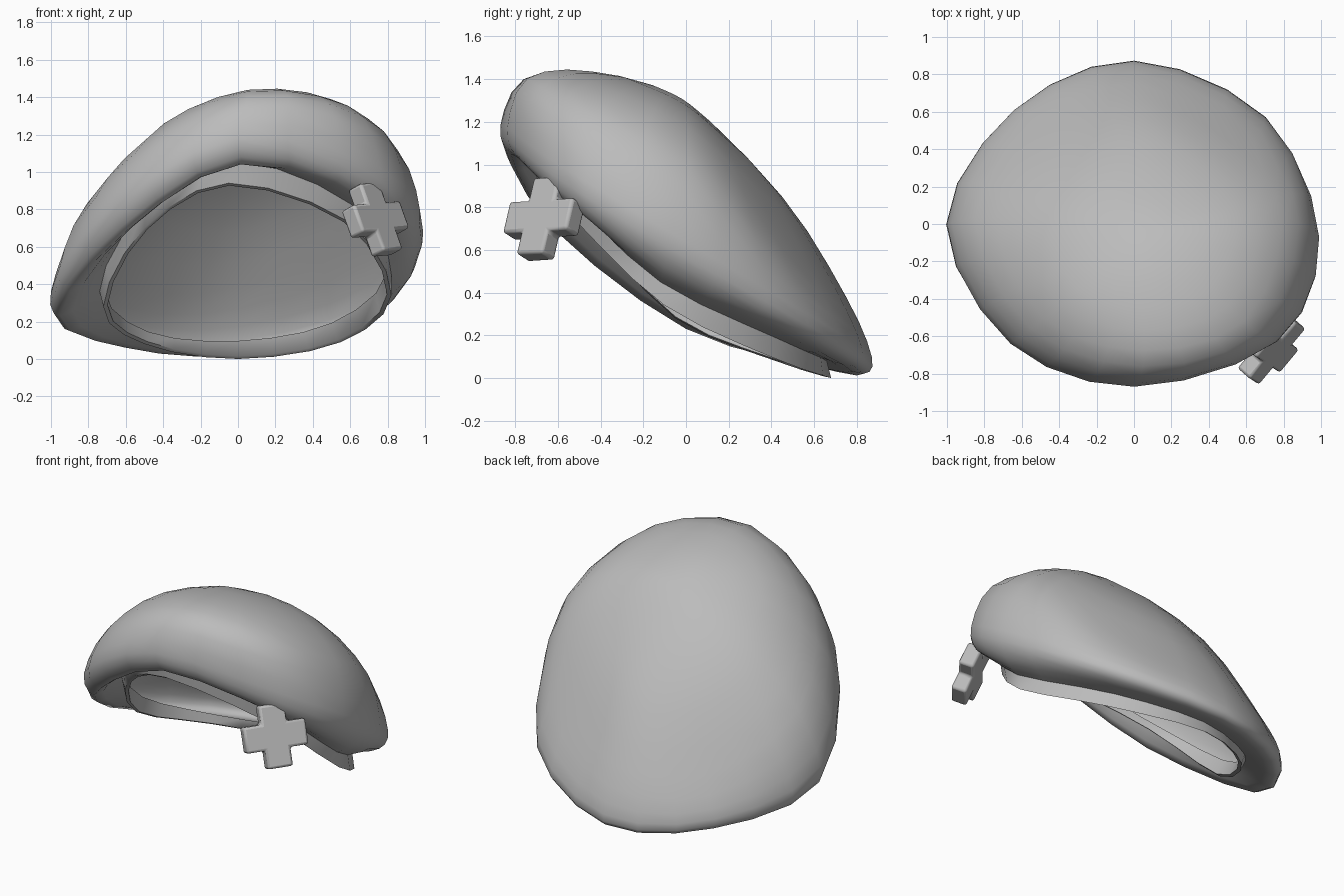
import bpy, bmesh, math
from mathutils import Vector, Matrix

if "Cube" in bpy.data.objects:
    bpy.data.objects.remove(bpy.data.objects["Cube"])

grey = bpy.data.materials.new("felt_grey")
grey.diffuse_color = (0.5, 0.5, 0.5, 1)
grey.use_nodes = True
grey.node_tree.nodes["Principled BSDF"].inputs["Base Color"].default_value = grey.diffuse_color
SUB = 3  # samples per control span


def spline(p0, p1, p2, p3, t):
    """Catmull-Rom point between p1 and p2."""
    return 0.5 * (2 * p1 + (p2 - p0) * t + (2 * p0 - 5 * p1 + 4 * p2 - p3) * t * t
                  + (3 * p1 - p0 - 3 * p2 + p3) * t ** 3)


def ring(points):
    """Closed smooth loop through eight control points."""
    p = [Vector(q) for q in points]
    n = len(p)
    return [spline(p[i - 1], p[i], p[(i + 1) % n], p[(i + 2) % n], k / SUB)
            for i in range(n) for k in range(SUB)]


def finish(name, bm, angle):
    bmesh.ops.remove_doubles(bm, verts=bm.verts, dist=0.0005)
    bmesh.ops.recalc_face_normals(bm, faces=bm.faces)
    me = bpy.data.meshes.new(name)
    bm.to_mesh(me)
    bm.free()
    me.materials.append(grey)
    ob = bpy.data.objects.new(name, me)
    bpy.context.collection.objects.link(ob)
    bpy.ops.object.select_all(action='DESELECT')
    ob.select_set(True)
    bpy.context.view_layer.objects.active = ob
    bpy.ops.object.shade_smooth_by_angle(angle=math.radians(angle))
    return ob


def loft(name, loops, angle):
    bm = bmesh.new()
    rows = [[bm.verts.new((v.x, v.y, max(v.z, 0))) for v in lp] for lp in loops]
    n = len(rows[0])
    for a, b in zip(rows, rows[1:]):
        for i in range(n):
            j = (i + 1) % n
            bm.faces.new((a[i], a[j], b[j], b[i]))
    return finish(name, bm, angle)


# Control loops run: back, back right, right, front right, front, front left, left, back left
band_bottom = ring([(0, .68, 0), (.55, .42, .09), (.82, -.1, .34), (.58, -.52, .74),
                    (-.05, -.7, .94), (-.5, -.45, .70), (-.72, -.05, .28), (-.5, .42, .08)])
band_top = ring([(0, .66, .08), (.52, .44, .18), (.82, -.12, .45), (.6, -.52, .83),
                 (0, -.71, 1.05), (-.5, -.5, .8), (-.74, 0, .36), (-.5, .45, .13)])
lip = ring([(0, .83, .02), (.68, .53, .2), (.93, -.1, .52), (.74, -.6, .86),
            (.02, -.82, 1.05), (-.6, -.6, .68), (-.95, 0, .23), (-.6, .58, .06)])
rim = ring([(0, .87, .1), (.7, .57, .3), (.99, -.07, .68), (.76, -.63, 1.02),
            (0, -.87, 1.18), (-.66, -.64, .82), (-1, 0, .36), (-.64, .61, .14)])
shoulder = ring([(0, .75, .38), (.64, .44, .62), (.88, 0, 1.0), (.66, -.58, 1.3),
                 (.05, -.76, 1.40), (-.55, -.56, 1.1), (-.85, .03, .7), (-.53, .55, .38)])
crown = ring([(.05, .45, .85), (.4, .28, 1.0), (.55, 0, 1.24), (.4, -.35, 1.40),
              (.05, -.45, 1.43), (-.3, -.35, 1.31), (-.45, .03, 1.08), (-.28, .33, .9)])
count = len(rim)
apex = [Vector((.06, -.02, 1.3))] * count
beyond = [crown[(i + count // 2) % count] for i in range(count)]

# Soft cap: underside, rolled rim and dome in one smooth surface
keys = [band_top, band_top, lip, rim, shoulder, crown, apex, beyond]
loops = []
for a, b, c, d in zip(keys, keys[1:], keys[2:], keys[3:]):
    for k in range(SUB):
        loops.append([spline(a[i], b[i], c[i], d[i], k / SUB) for i in range(count)])
loops.append(apex)
loft("cap", loops, 75)

# Head band: outer wall, bottom edge and inner wall
centre = Vector((.04, 0, .5))


def shrink(loop, s):
    return [centre + (v - centre) * s for v in loop]


loft("head_band", [band_top, band_bottom, shrink(band_bottom, .97), shrink(band_top, .96)], 50)

# Cross badge on the front right of the rim
arm, w, depth = .195, .08, .1
bm = bmesh.new()
outline = []
for q in range(4):
    turn = Matrix.Rotation(q * math.pi / 2, 3, 'Z')
    outline += [turn @ Vector(p) for p in ((arm, -w, 0), (arm, w, 0), (w, w, 0))]
face = bm.faces.new([bm.verts.new(p - Vector((0, 0, depth / 2))) for p in outline])
top = bmesh.ops.extrude_face_region(bm, geom=[face])["geom"]
bmesh.ops.translate(bm, vec=(0, 0, depth),
                    verts=[g for g in top if isinstance(g, bmesh.types.BMVert)])
side = Vector((.25, .30, .02)).normalized()
up = Vector((-.14, .07, .36))
up = (up - side * up.dot(side)).normalized()
out = side.cross(up)
frame = Matrix((side, up, out)).transposed().to_4x4()
frame.translation = (.735, -.665, .745)
bm.transform(frame)
badge = finish("cross_badge", bm, 40)
bevel = badge.modifiers.new("soft_edges", 'BEVEL')
bevel.width = .015
bevel.segments = 2
